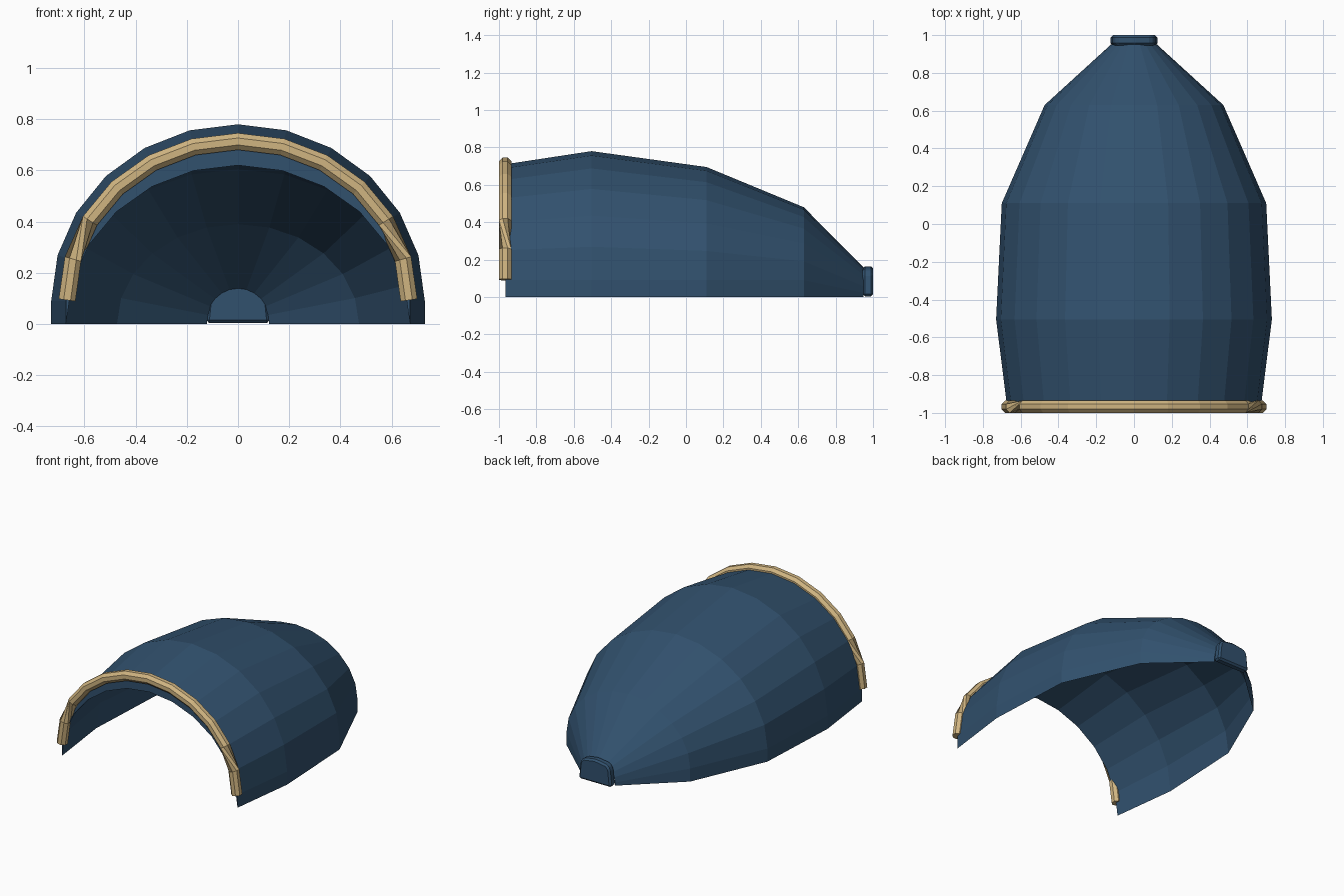
import bpy, bmesh, math
from mathutils import Vector

if "Cube" in bpy.data.objects:
    bpy.data.objects.remove(bpy.data.objects["Cube"])


def material(name, rgb):
    m = bpy.data.materials.new(name)
    m.diffuse_color = (*rgb, 1)
    m.use_nodes = True
    m.node_tree.nodes["Principled BSDF"].inputs["Base Color"].default_value = m.diffuse_color
    return m


BLUE = material("navy blue", (0.031, 0.082, 0.155))
SAND = material("sand", (0.63, 0.46, 0.22))


def loft(name, rings, mat, bevel=0):
    """Skin closed rings of points, capping both ends."""
    bm = bmesh.new()
    loops = [[bm.verts.new(p) for p in r] for r in rings]
    n = len(loops[0])
    for a, b in zip(loops, loops[1:]):
        for i in range(n):
            j = (i + 1) % n
            bm.faces.new((a[i], a[j], b[j], b[i]))
    bm.faces.new(loops[0])
    bm.faces.new(loops[-1])
    bmesh.ops.recalc_face_normals(bm, faces=bm.faces)
    if bevel:
        bmesh.ops.bevel(bm, geom=bm.edges[:], offset=bevel, segments=1, affect='EDGES')
    me = bpy.data.meshes.new(name)
    bm.to_mesh(me)
    bm.free()
    me.materials.append(mat)
    ob = bpy.data.objects.new(name, me)
    bpy.context.collection.objects.link(ob)
    return ob


ANGLES = [math.radians(a) for a in range(-90, 91, 15)]


# Hood shell: half ellipse inside, same arch raised by a lift outside
def shell_ring(y, w, h, lift):
    outer = [(w * math.sin(a), y, lift + h * math.cos(a)) for a in ANGLES]
    inner = [(w * math.sin(a), y, h * math.cos(a)) for a in reversed(ANGLES)]
    return outer + inner


stations = [(-0.965, 0.672, 0.62, 0.09), (-0.505, 0.73, 0.69, 0.09),
            (0.11, 0.70, 0.605, 0.09), (0.63, 0.473, 0.39, 0.09),
            (0.95, 0.122, 0.135, 0.022)]
loft("hood_shell", [shell_ring(*s) for s in stations], BLUE)

# Rear tab: small bevelled block closing the tip
half = [(0.125, 0.003), (0.112, 0.125), (0.09, 0.152)]
tab = half + [(0, 0.166)] + [(-x, z) for x, z in reversed(half)]
loft("rear_tab", [[(x, y, z) for x, z in tab] for y in (0.945, 1.0)], BLUE, 0.012)

# Front trim: eight-sided tube along the rim, twisted near both ends
path = [Vector((0.668 * math.sin(a), -0.967, 0.093 + 0.62 * math.cos(a))) for a in ANGLES]
rings = []
for k, p in enumerate(path):
    t = (path[min(k + 1, len(path) - 1)] - path[max(k - 1, 0)]).normalized()
    side = Vector((0, 1, 0))
    out = side.cross(t)
    twist = math.pi / 2 * ((k >= 2) + (k >= len(path) - 2))
    ring = []
    for i in range(8):
        a = math.pi / 8 + i * math.pi / 4 + twist
        ring.append(p + 0.0355 * (side * math.cos(a) + out * math.sin(a)))
    rings.append(ring)
loft("front_trim", rings, SAND)
